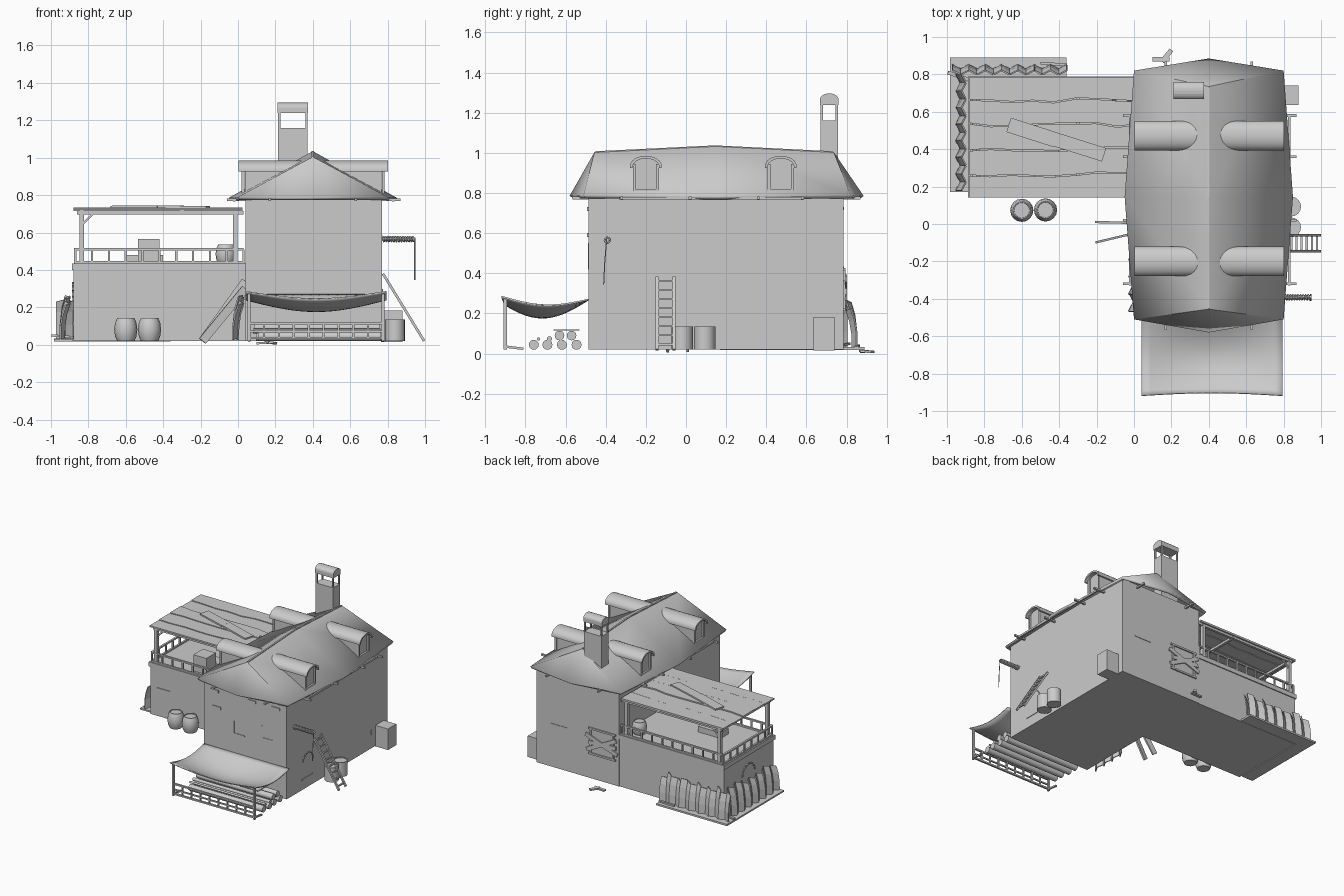
import bpy, bmesh, math, random
from mathutils import Vector

if "Cube" in bpy.data.objects:
    bpy.data.objects.remove(bpy.data.objects["Cube"])
random.seed(4)

def make(name, bm, smooth=False):
    bmesh.ops.recalc_face_normals(bm, faces=bm.faces[:])
    me = bpy.data.meshes.new(name)
    bm.to_mesh(me); bm.free()
    ob = bpy.data.objects.new(name, me)
    bpy.context.collection.objects.link(ob)
    if smooth:
        bpy.context.view_layer.objects.active = ob
        ob.select_set(True)
        bpy.ops.object.shade_smooth_by_angle(angle=math.radians(35))
        ob.select_set(False)
    return ob

def box(name, x0, x1, y0, y1, z0, z1):
    return prism(name, [(x0, y0), (x1, y0), (x1, y1), (x0, y1)], 'z', z0, z1)

def prism(name, pts, axis, a, b, smooth=False):
    # extrude a 2D profile along one axis
    put = {'x': lambda p, t: (t, p[0], p[1]), 'y': lambda p, t: (p[0], t, p[1]), 'z': lambda p, t: (p[0], p[1], t)}[axis]
    bm = bmesh.new()
    lo = [bm.verts.new(put(p, a)) for p in pts]
    hi = [bm.verts.new(put(p, b)) for p in pts]
    bm.faces.new(lo); bm.faces.new(hi[::-1])
    for i in range(len(pts)):
        j = (i + 1) % len(pts)
        bm.faces.new((lo[i], lo[j], hi[j], hi[i]))
    return make(name, bm, smooth)

def beam(name, p, q, w, t):
    # bar from p to q, t is its vertical thickness when it lies flat
    p, q = Vector(p), Vector(q)
    bm = bmesh.new()
    bmesh.ops.create_cube(bm, size=1)
    bmesh.ops.scale(bm, vec=(w, t, (q - p).length), verts=bm.verts)
    ob = make(name, bm)
    ob.rotation_mode = 'QUATERNION'
    ob.rotation_quaternion = (q - p).to_track_quat('Z', 'Y')
    ob.location = (p + q) / 2
    return ob

def lathe(name, profile, x, y, n=16):
    bm = bmesh.new()
    vs = [bm.verts.new((r, 0, z)) for r, z in profile]
    es = [bm.edges.new(e) for e in zip(vs, vs[1:])]
    bmesh.ops.spin(bm, geom=vs + es, axis=(0, 0, 1), cent=(0, 0, 0), angle=math.tau, steps=n)
    bmesh.ops.remove_doubles(bm, verts=bm.verts, dist=1e-5)
    ob = make(name, bm, True)
    ob.location = (x, y, 0)
    return ob

def arch(c, w, z0, z1, rise, n=8):
    # upright rectangle closed by an arched top
    return [(c - w, z0)] + [(c - w * math.cos(math.pi * i / n), z1 + rise * math.sin(math.pi * i / n)) for i in range(n + 1)] + [(c + w, z0)]

def railing(name, p, q, z0, z1, n):
    p, q = Vector(p), Vector(q)
    for z in (z0 + .006, z1):
        beam(name + "_rail", (*p, z), (*q, z), .015, .012)
    for i in range(n + 1):
        a = p.lerp(q, i / n)
        beam(name + "_baluster", (*a, z0), (*a, z1), .012, .012)

def fence(name, p, q, out, n, h):
    # zigzag of buckled sheets leaning on a wall
    p, q, out = Vector(p), Vector(q), Vector(out)
    bm = bmesh.new()
    for i in range(n):
        top = h + random.uniform(-.025, .02)
        cols = []
        for k in (0, 1):
            d = p.lerp(q, (i + k) / n) + out * (.012 if (i + k) % 2 else .035)
            cols.append([bm.verts.new((*(d + out * o), z + (.012 if k else 0)))
                         for o, z in ((.03, .025), (.028, .1), (.018, top * .75), (0, top))])
        for j in range(3):
            bm.faces.new((cols[0][j], cols[1][j], cols[1][j + 1], cols[0][j + 1]))
    ob = make(name, bm)
    ob.modifiers.new("thick", 'SOLIDIFY').thickness = .008

# main house and side wing
box("house_walls", .04, .77, -.485, .785, .02, .80)
box("wing_walls", -.88, .05, .15, .78, .02, .405)
box("wing_deck", -.888, .04, .142, .788, .40, .435)

# hipped roof with bowed eaves
bm = bmesh.new()
V = [bm.verts.new(c) for c in [(.4, -.455, 1.005), (.4, .145, 1.035), (.4, .735, 1.005),
     (0, -.51, .79), (-.05, .145, .785), (0, .82, .79), (.8, -.51, .79), (.85, .145, .785), (.8, .82, .79), (.4, -.58, .785), (.4, .885, .785)]]
for f in [(0, 1, 4, 3), (1, 2, 5, 4), (0, 6, 7, 1), (1, 7, 8, 2), (0, 3, 9), (0, 9, 6), (2, 10, 5), (2, 8, 10)]:
    bm.faces.new([V[i] for i in f])
roof = make("main_roof", bm, True)
m = roof.modifiers.new("thick", 'SOLIDIFY'); m.thickness = .02; m.offset = -1
beam("ridge_pole", (.4, -.45, 1.003), (.4, .145, 1.032), .012, .01)
beam("ridge_pole", (.4, .145, 1.032), (.4, .73, 1.003), .012, .01)

# eave beams and rafter pegs
for x in (-.02, .83):
    box("eave_beam", x - .006, x + .006, -.33, .585, .765, .78)
    for y in (-.32, .02, .36, .58):
        s = 1 if x > .4 else -1
        beam("rafter_peg", (x - s * .08, y, .775), (x + s * .04, y, .775), .014, .014)
for x in (.17, .63):
    beam("rafter_peg", (x, -.565, .775), (x, -.46, .775), .014, .014)
    beam("rafter_peg", (x, .76, .775), (x, .87, .775), .014, .014)

# four arched dormers
for s in (-1, 1):
    X = lambda d: .402 + s * d
    for y in (-.2, .472):
        prism("dormer_body", arch(y, .062, .80, .94, .035), 'x', X(.365), X(.08))
        for e in (-.058, .058):
            beam("dormer_jamb", (X(.375), y + e, .80), (X(.375), y + e, .945), .014, .014)
        beam("dormer_sill", (X(.375), y - .065, .815), (X(.375), y + .065, .815), .015, .012)
        outer = arch(y, .079, .925, .935, .05, 12)
        inner = arch(y, .066, .925, .93, .042, 12)
        prism("dormer_roof", outer + inner[::-1], 'x', X(.40), X(.04), True)

# chimney with open lantern top
box("chimney_shaft", .215, .372, .67, .757, .82, 1.16)
for x in (.215, .36):
    for y in (.67, .745):
        box("chimney_post", x, x + .012, y, y + .012, 1.15, 1.25)
prism("chimney_cap", arch(.7135, .046, 1.238, 1.268, .028), 'x', .212, .375)

# plank roof over the deck
ys = [.14, .265, .4, .53, .66, .79]
edges = [[y + (random.uniform(-.012, .012) if 0 < i < 5 else 0) for _ in range(9)] for i, y in enumerate(ys)]
for i in range(5):
    low = [(-.88 + .113 * k, edges[i][k] + .003) for k in range(9)]
    high = [(-.88 + .113 * k, edges[i + 1][k] - .003) for k in range(9)]
    prism("porch_roof_plank", low + high[::-1], 'z', .715, .727 + .003 * (i % 3))
beam("loose_roof_plank", (-.67, .53, .737), (-.42, .45, .739), .08, .012)
beam("loose_roof_plank", (-.43, .455, .739), (-.16, .37, .735), .075, .012)
for y in (.165, .765):
    beam("porch_beam", (-.86, y, .706), (.03, y, .706), .02, .018)
    for x in (-.835, -.015):
        beam("porch_post", (x, y, .43), (x, y, .71), .025, .025)
    beam("porch_brace", (-.835, y, .64), (-.77, y, .705), .012, .012)
for x in (-.835, -.3):
    beam("porch_cross_beam", (x, .15, .706), (x, .78, .706), .02, .018)
railing("deck_front", (-.87, .158), (.03, .158), .435, .51, 10)
railing("deck_back", (-.87, .772), (.03, .772), .435, .51, 10)
railing("deck_side", (-.87, .158), (-.87, .772), .435, .51, 7)
box("deck_crate", -.535, -.42, .2, .32, .435, .565)
box("deck_low_crate", -.6, -.4, .32, .42, .435, .48)

# barrels
def barrel(x, y, z, r, h):
    prof = [(0, 0), (.75, 0), (.92, .2), (1, .5), (.92, .8), (.75, 1), (.68, 1), (.66, .95), (0, .95)]
    lathe("barrel", [(a * r, z + b * h) for a, b in prof], x, y)
barrel(-.6, .073, .02, .062, .122)
barrel(-.473, .075, .02, .062, .122)
barrel(-.065, .68, .435, .055, .1)
for y in (-.018, .093):
    lathe("drum", [(0, .02), (.053, .02), (.053, .135), (.047, .135), (.047, .128), (0, .128)], .84, y)
box("side_crate", .765, .88, .635, .74, .015, .183)

# sagging awning with posts and fence
bm = bmesh.new()
N = 16
g = [[bm.verts.new((.04 + .755 * i / N, -.485 - .435 * j / N + .015 * math.sin(math.pi * i / N) * j / N,
      .265 + .015 * j / N - .035 * math.sin(math.pi * j / N) - .065 * math.sin(math.pi * i / N) * math.sin(.8 * math.pi * j / N)))
      for j in range(N + 1)] for i in range(N + 1)]
for i in range(N):
    for j in range(N):
        bm.faces.new((g[i][j], g[i + 1][j], g[i + 1][j + 1], g[i][j + 1]))
aw = make("awning_cloth", bm, True)
aw.modifiers.new("thick", 'SOLIDIFY').thickness = .008
for x in (.06, .775):
    beam("awning_post", (x, -.9, .02), (x, -.9, .272), .016, .016)
    beam("awning_foot", (x, -.9, .035), (x, -.81, .024), .014, .012)
railing("awning_fence", (.06, -.9), (.775, -.9), .03, .115, 9)
beam("awning_fence_mid", (.06, -.9, .07), (.775, -.9, .07), .01, .01)

# stacked logs
for y, z, r in [(-.758, .044, .025), (-.69, .044, .025), (-.618, .044, .025), (-.545, .044, .025),
                (-.63, .09, .024), (-.57, .09, .024), (-.68, .073, .013), (-.735, .073, .008)]:
    prism("log", [(y + r * math.cos(math.tau * k / 12), z + r * math.sin(math.tau * k / 12)) for k in range(12)],
          'x', .08 + random.uniform(0, .03), .75 + random.uniform(0, .02), True)
box("log_plank", .3, .64, -.66, -.53, .114, .12)

# buckled sheet fences and their base boards
fence("back_sheets", (-.97, .79), (-.36, .79), (0, 1), 14, .235)
fence("side_sheets", (-.89, .18), (-.89, .8), (-1, 0), 14, .235)
fence("house_sheets", (.04, -.47), (.04, -.15), (-1, 0), 7, .235)
box("base_board_back", -.985, -.36, .785, .89, .018, .032)
box("base_board_side", -.985, -.885, .17, .89, .018, .030)
beam("base_stick", (-.995, .81, .05), (-.88, .77, .04), .02, .012)
beam("base_stick", (-.36, .85, .035), (-.5, .86, .04), .015, .012)

# ladder
for y in (-.145, -.06):
    beam("ladder_rail", (.995, y, .02), (.775, y, .38), .014, .014)
for i in range(8):
    t = (i + .6) / 8
    beam("ladder_rung", (.995 - .22 * t, -.145, .02 + .36 * t), (.995 - .22 * t, -.06, .02 + .36 * t), .011, .011)

# boards leaning on the left wall
beam("leaning_board", (-.19, .01, .02), (.04, .005, .34), .012, .045)
beam("leaning_board", (-.19, -.095, .02), (.04, -.04, .3), .012, .045)

# wrapped pole with hanging rope
def wire(name, pts, r):
    cu = bpy.data.curves.new(name, 'CURVE')
    cu.dimensions = '3D'; cu.bevel_depth = r; cu.bevel_resolution = 1
    sp = cu.splines.new('POLY'); sp.points.add(len(pts) - 1)
    for p, c in zip(sp.points, pts):
        p.co = (*c, 1)
    bpy.context.collection.objects.link(bpy.data.objects.new(name, cu))
wire("pole", [(.76, -.392, .565), (.95, -.392, .565)], .009)
wire("pole_wrap", [(.77 + .175 * i / 156, -.392 + .013 * math.cos(i * math.tau / 12), .565 + .013 * math.sin(i * math.tau / 12)) for i in range(157)], .005)
wire("hanging_rope", [(.945, -.395, .57), (.945, -.405, .45), (.945, -.41, .345)], .003)

# boarded back window
for z in (.22, .42):
    beam("window_frame", (.07, .788, z), (.31, .788, z), .014, .014)
for x in (.09, .29):
    beam("window_frame", (x, .788, .22), (x, .788, .42), .014, .014)
for a, b in (((.05, .27), (.33, .37)), ((.06, .38), (.32, .25)), ((.06, .32), (.3, .31))):
    beam("window_board", (a[0], .796, a[1]), (b[0], .796, b[1]), .01, .03)
beam("ground_board", (.1, .88, .008), (.19, .88, .012), .025, .012)
beam("ground_board", (.15, .87, .014), (.2, .93, .008), .025, .012)

# small trims, cracks and arched outlines on the walls
for x, z in ((.1, .71), (.43, .71), (.64, .71), (.12, .58)):
    box("front_brick", x, x + .07, -.492, -.48, z, z + .02)
for x, z in ((.3, .42), (.55, .45)):
    box("front_crack", x, x + .1, -.489, -.48, z, z + .008)
    box("front_crack", x, x + .008, -.489, -.48, z, z + .1)
box("wing_crack", -.82, -.7, .145, .16, .24, .246)
box("side_crack", .765, .775, -.3, -.16, .098, .106)
box("side_crack", .765, .775, .577, .583, .13, .165)
box("back_crack", .5, .65, .78, .789, .36, .366)
for k in range(8):
    a, b = math.pi * k / 8, math.pi * (k + .7) / 8
    beam("house_arch_trim", (.772, -.22 + .065 * math.cos(a), .23 + .065 * math.sin(a)), (.772, -.22 + .065 * math.cos(b), .23 + .065 * math.sin(b)), .008, .008)
    beam("wing_arch_trim", (-.882, .47 + .08 * math.cos(a), .25 + .08 * math.sin(a)), (-.882, .47 + .08 * math.cos(b), .25 + .08 * math.sin(b)), .01, .01)
